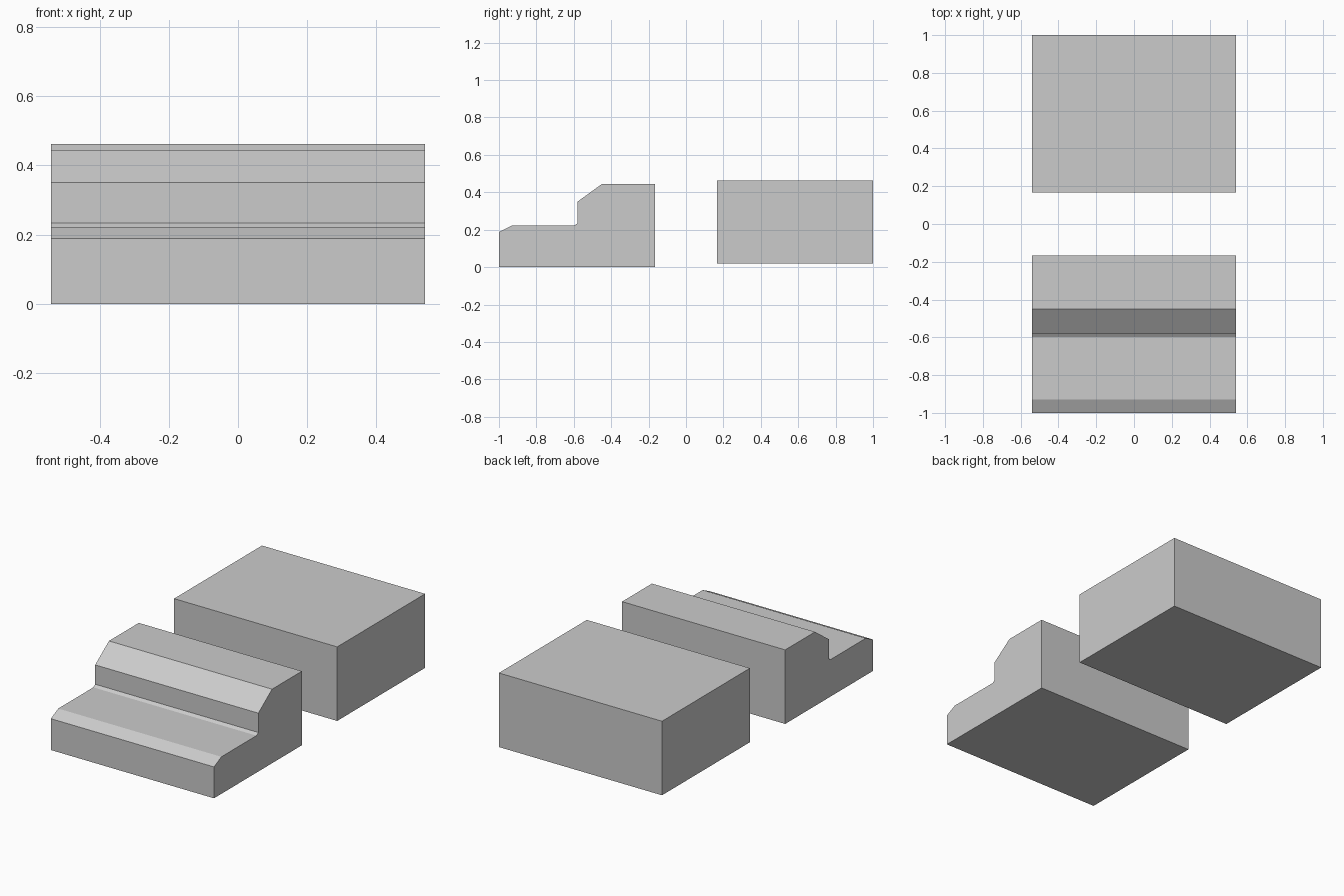
import bpy, bmesh

if "Cube" in bpy.data.objects:
    bpy.data.objects.remove(bpy.data.objects["Cube"])

HALF_W = 0.541


def extrude_profile(name, profile):
    """Extrude a (y, z) outline across the full width in x."""
    bm = bmesh.new()
    face = bm.faces.new([bm.verts.new((-HALF_W, y, z)) for y, z in profile])
    ext = bmesh.ops.extrude_face_region(bm, geom=[face])
    verts = [g for g in ext["geom"] if isinstance(g, bmesh.types.BMVert)]
    bmesh.ops.translate(bm, verts=verts, vec=(2 * HALF_W, 0, 0))
    bmesh.ops.recalc_face_normals(bm, faces=bm.faces)
    mesh = bpy.data.meshes.new(name)
    bm.to_mesh(mesh)
    bm.free()
    obj = bpy.data.objects.new(name, mesh)
    bpy.context.collection.objects.link(obj)
    return obj


# Front block: low step with chamfered nose, small fillet, chamfered riser
extrude_profile("stepped_block", [
    (-1.0, 0.0), (-1.0, 0.188), (-0.93, 0.222), (-0.598, 0.222),
    (-0.58, 0.234), (-0.58, 0.35), (-0.45, 0.444),
    (-0.167, 0.444), (-0.167, 0.0)])

# Rear block: plain box, raised slightly
extrude_profile("plain_block", [
    (0.167, 0.018), (0.167, 0.462), (1.0, 0.462), (1.0, 0.018)])
